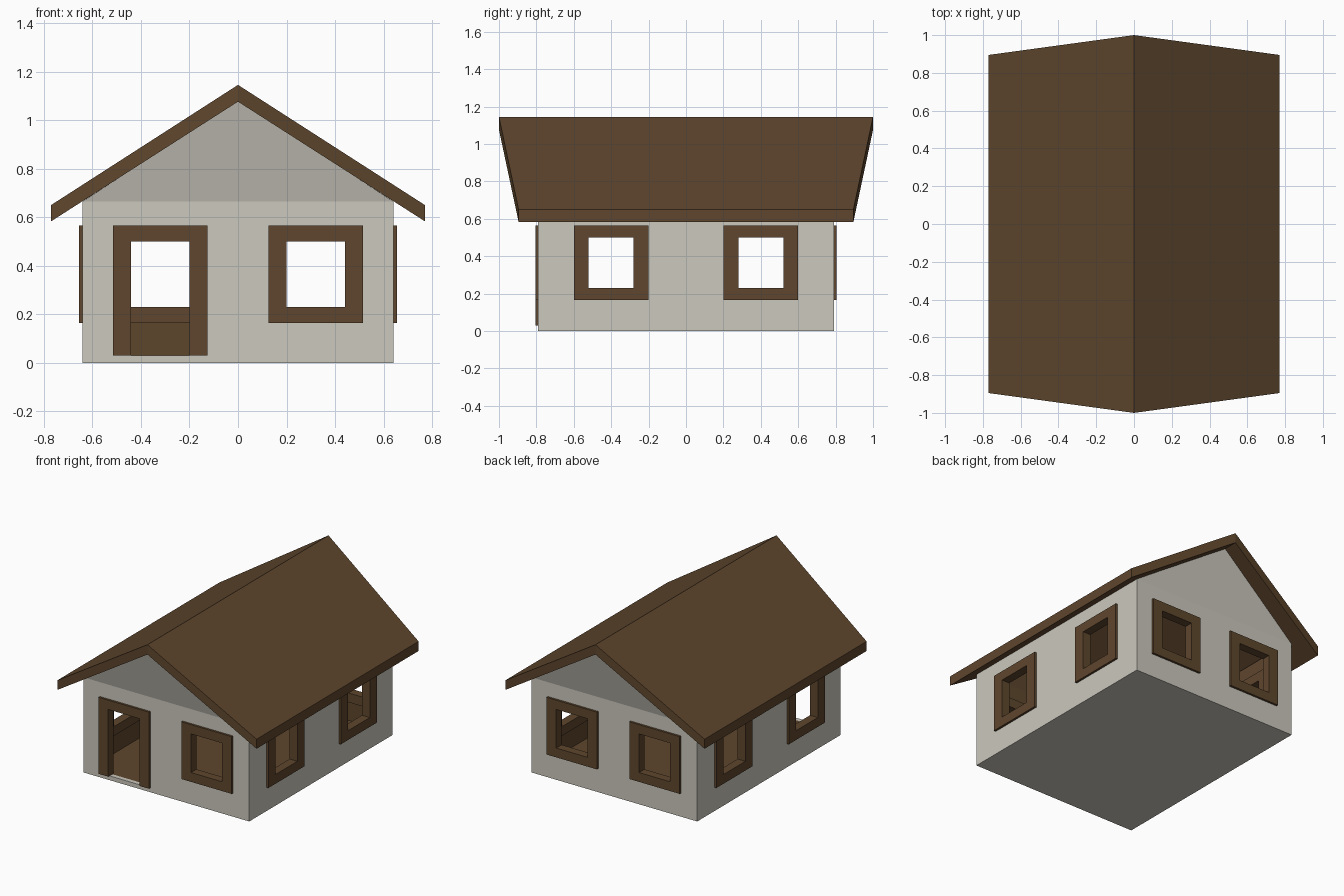
import bpy, bmesh, math
from mathutils import Matrix

if "Cube" in bpy.data.objects:
    bpy.data.objects.remove(bpy.data.objects["Cube"])

W, D, EAVE, PEAK = 0.64, 0.79, 0.665, 1.08   # wall half sizes and heights
T = 0.03                                     # wall and floor thickness


def material(name, rgb):
    m = bpy.data.materials.new(name)
    m.diffuse_color = (*rgb, 1)
    m.use_nodes = True
    m.node_tree.nodes["Principled BSDF"].inputs["Base Color"].default_value = m.diffuse_color
    return m


plaster = material("pale_plaster", (0.60, 0.58, 0.51))
timber = material("brown_timber", (0.112, 0.061, 0.026))


def finish(bm, name, mats, recalc=True):
    if recalc:
        bmesh.ops.recalc_face_normals(bm, faces=bm.faces)
    me = bpy.data.meshes.new(name)
    bm.to_mesh(me)
    bm.free()
    for m in mats:
        me.materials.append(m)
    ob = bpy.data.objects.new(name, me)
    bpy.context.collection.objects.link(ob)
    return ob


# Openings: name, wall angle, wall distance, centre, frame half width, is door
openings = []
for side, turn, dist, c, hw in (("front", 0, D, 0.32, 0.195), ("right", 1, W, 0.40, 0.20),
                                ("back", 2, D, 0.32, 0.195), ("left", 3, W, 0.40, 0.20)):
    for label, s in (("a", -1), ("b", 1)):
        door = side == "front" and s < 0
        name = "door_frame" if door else f"{side}_window_frame_{label}"
        openings.append((name, turn * math.pi / 2, dist, s * c, hw, door))

# Wall shell: floor, four walls and two outward leaning gables
bm = bmesh.new()
for s in (1, -1):
    a, b, c, d, e, f, g = [bm.verts.new(p) for p in (
        (-s * W, -s * D, 0), (s * W, -s * D, 0), (s * W, -s * D, EAVE), (-s * W, -s * D, EAVE),
        (0, -s * 0.9, PEAK), (s * W, s * D, 0), (s * W, s * D, EAVE))]
    for face in ((a, b, c, d), (d, c, e), (b, f, g, c)):
        bm.faces.new(face)
bm.faces.new([bm.verts.new((x * W, y * D, 0)) for x, y in ((-1, -1), (-1, 1), (1, 1), (1, -1))])
bmesh.ops.remove_doubles(bm, verts=bm.verts, dist=1e-4)
walls = finish(bm, "walls", (plaster, timber), recalc=False)

# Cutter for the door and window holes, hidden under the frames
bm = bmesh.new()
for name, ang, dist, c, hw, door in openings:
    lo, hi, half = (T if door else 0.20), 0.53, 0.15
    bmesh.ops.create_cube(bm, size=1, matrix=Matrix.Rotation(ang, 4, 'Z')
                          @ Matrix.Translation((c, -dist, (lo + hi) / 2))
                          @ Matrix.Diagonal((2 * half, 0.12, hi - lo, 1)))
cutter = finish(bm, "opening_cutter", ())
cutter.hide_render = True

sol = walls.modifiers.new("thickness", 'SOLIDIFY')
sol.thickness, sol.offset = T, -1
sol.use_even_offset = True
sol.material_offset = 1
cut = walls.modifiers.new("openings", 'BOOLEAN')
cut.operation, cut.solver, cut.object = 'DIFFERENCE', 'EXACT', cutter
bpy.context.view_layer.objects.active = walls
for mod in ("thickness", "openings"):
    bpy.ops.object.modifier_apply(modifier=mod)
bpy.data.objects.remove(cutter)

# Frames: flat ring (open at the bottom for the door) pushed through the wall
for name, ang, dist, c, hw, door in openings:
    bm = bmesh.new()
    y = -dist - 0.015

    def ring(half, lo, hi):
        return [bm.verts.new((c + u * half, y, z))
                for u, z in ((-1, lo), (-1, hi), (1, hi), (1, lo))]

    outer = ring(hw, T if door else 0.165, 0.565)
    inner = ring(0.12, T if door else 0.23, 0.50)
    for i in range(3 if door else 4):
        j = (i + 1) % 4
        bm.faces.new((outer[i], outer[j], inner[j], inner[i]))
    res = bmesh.ops.extrude_face_region(bm, geom=bm.faces[:], use_keep_orig=True)
    moved = [v for v in res["geom"] if isinstance(v, bmesh.types.BMVert)]
    bmesh.ops.translate(bm, verts=moved, vec=(0, T + 0.03, 0))
    bmesh.ops.rotate(bm, verts=bm.verts, matrix=Matrix.Rotation(ang, 3, 'Z'))
    finish(bm, name, (timber,))

# Roof: three cross sections joined from eave to ridge to eave
bm = bmesh.new()
sections = []
for x, y, top, low in ((-0.77, 0.895, 0.65, 0.583), (0, 1.0, 1.145, 1.076), (0.77, 0.895, 0.65, 0.583)):
    sections.append([bm.verts.new((x, sy * y, z))
                     for sy, z in ((-1, low), (1, low), (1, top), (-1, top))])
for p, q in zip(sections, sections[1:]):
    for i in range(4):
        j = (i + 1) % 4
        bm.faces.new((p[i], p[j], q[j], q[i]))
bm.faces.new(sections[0])
bm.faces.new(sections[-1])
finish(bm, "roof", (timber,))
